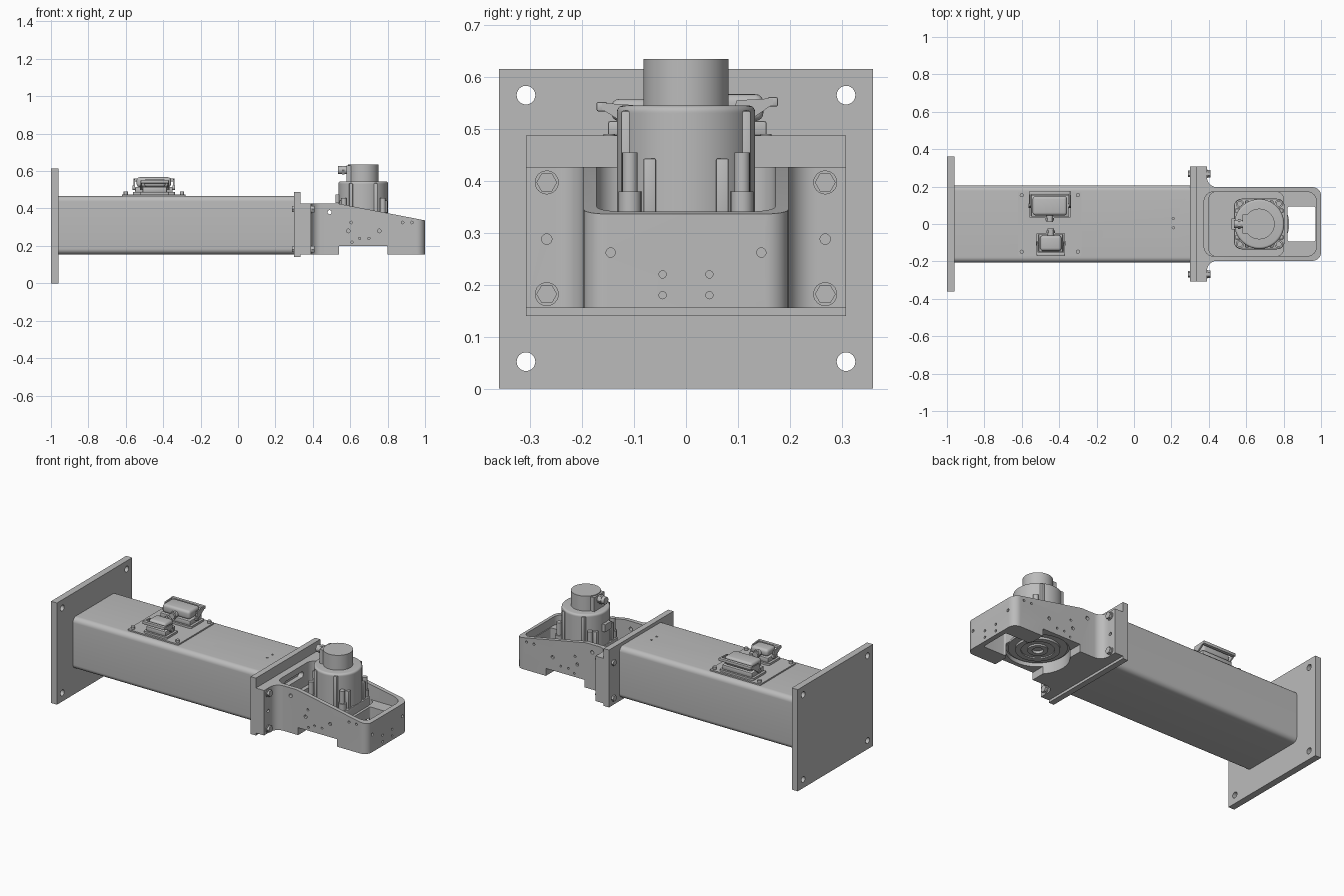
import bpy, bmesh
from math import pi, sin, cos, radians
from mathutils import Matrix, Vector

if "Cube" in bpy.data.objects:
    bpy.data.objects.remove(bpy.data.objects["Cube"], do_unlink=True)

GREY = bpy.data.materials.new("machine_grey")
GREY.use_nodes = True
GREY.diffuse_color = (0.5, 0.5, 0.5, 1)
GREY.node_tree.nodes["Principled BSDF"].inputs["Base Color"].default_value = (0.5, 0.5, 0.5, 1)


def add(name, bm):
    bmesh.ops.recalc_face_normals(bm, faces=bm.faces)
    me = bpy.data.meshes.new(name)
    bm.to_mesh(me)
    bm.free()
    me.materials.append(GREY)
    ob = bpy.data.objects.new(name, me)
    bpy.context.collection.objects.link(ob)
    return smooth(ob)


def smooth(ob):
    for p in ob.data.polygons:
        p.use_smooth = True
    ob.data.set_sharp_from_angle(angle=radians(32))
    return ob


def prism(name, pts, axis, a, b):
    """Extrude a 2D outline along an axis from a to b."""
    place = {"x": lambda u, v, t: (t, u, v),
             "y": lambda u, v, t: (u, t, v),
             "z": lambda u, v, t: (u, v, t)}[axis]
    bm = bmesh.new()
    lo = [bm.verts.new(place(u, v, a)) for u, v in pts]
    hi = [bm.verts.new(place(u, v, b)) for u, v in pts]
    bm.faces.new(lo)
    bm.faces.new(hi)
    for i in range(len(pts)):
        j = (i + 1) % len(pts)
        bm.faces.new((lo[i], lo[j], hi[j], hi[i]))
    return add(name, bm)


def arc(cx, cy, r, a0, a1, n=8):
    return [(cx + r * cos(radians(a0 + (a1 - a0) * i / n)),
             cy + r * sin(radians(a0 + (a1 - a0) * i / n))) for i in range(n + 1)]


def circle(cx, cy, r, n=24):
    return arc(cx, cy, r, 0, 360 - 360 / n, n - 1)


def rect(u0, u1, v0, v1, r=0):
    if not r:
        return [(u0, v0), (u1, v0), (u1, v1), (u0, v1)]
    return (arc(u1 - r, v1 - r, r, 0, 90) + arc(u0 + r, v1 - r, r, 90, 180)
            + arc(u0 + r, v0 + r, r, 180, 270) + arc(u1 - r, v0 + r, r, 270, 360))


def lathe(name, profile, x, y, n=48):
    """Revolve (radius, z) points around a vertical axis."""
    bm = bmesh.new()
    vs = [bm.verts.new((x + r, y, z)) for r, z in profile]
    es = [bm.edges.new(e) for e in zip(vs, vs[1:])]
    bmesh.ops.spin(bm, geom=vs + es, cent=(x, y, 0), axis=(0, 0, 1), angle=2 * pi, steps=n)
    bmesh.ops.remove_doubles(bm, verts=bm.verts, dist=1e-5)
    return add(name, bm)


def bake(ob):
    """Apply the modifiers of an object."""
    dg = bpy.context.evaluated_depsgraph_get()
    me = bpy.data.meshes.new_from_object(ob.evaluated_get(dg))
    ob.modifiers.clear()
    ob.data = me
    return smooth(ob)


def cut(ob, cutters):
    for c in cutters:
        m = ob.modifiers.new("cut", "BOOLEAN")
        m.operation, m.solver, m.object = "DIFFERENCE", "EXACT", c
    bake(ob)
    for c in cutters:
        bpy.data.objects.remove(c, do_unlink=True)
    return ob


def bevel(ob, width, segments=3):
    m = ob.modifiers.new("bevel", "BEVEL")
    m.width, m.segments, m.limit_method = width, segments, "ANGLE"
    return bake(ob)


SIDES = (-1, 1)

# Wall plate with four corner holes
plate = prism("wall_plate", rect(-.36, .36, 0, .615), "x", -1, -.96)
cut(plate, [prism("hole", circle(s * .308, z, .018), "x", -1.1, -.9)
            for s in SIDES for z in (.052, .565)])

# Square beam and its end flange
beam = prism("beam", rect(-.207, .207, .155, .467, .03), "x", -.96, .3)
cut(beam, [prism("hole", circle(.21, y, .006, 12), "z", .45, .5) for y in (-.02, .03)])
prism("beam_flange", rect(-.308, .308, .14, .487), "x", .3, .335)

# Bracket: flange and arm outline seen from above, swept upward
half = [(.335, .308), (.39, .308), (.39, .25)] + arc(.443, .25, .053, 180, 270)[1:] + \
    arc(.955, .152, .045, 90, 0)
outline = half + [(x, -y) for x, y in reversed(half)]
bracket = prism("bracket", outline, "z", .155, .427)
cutters = [
    prism("slope", [(.53, .427), (1.1, .317), (1.1, .6), (.53, .6)], "y", -.5, .5),
    prism("notch", rect(.54, .8, .1, .2), "y", -.5, .5),
    prism("pocket", rect(.375, .975, -.172, .172, .05), "z", .29, .6),
    prism("motor_well", rect(.40, .80, -.172, .172, .04), "z", .255, .5),
    prism("window", rect(.82, .97, -.093, .093, .01), "z", .1, .5),
    prism("under_bore", circle(.67, 0, .172, 48), "z", .1, .225),
    prism("wall_slot", rect(-.09, .09, .355, .39, .017), "x", .345, .4),
]
for s in SIDES:
    # Flange corners, dowel holes, end holes and side holes
    cutters.append(prism("dowel", circle(s * .268, .288, .01, 16), "x", .37, .41))
    for y, z, r in ((.145, .262, .009), (.045, .22, .007), (.045, .18, .007)):
        cutters.append(prism("hole", circle(s * y, z, r, 16), "x", .985, 1.05))
    cutters.append(prism("hole", circle(.49, .38, .011, 16), "y", s * .15, s * .25))
    for x, z, r in ((.605, .325, .007), (.59, .28, .01), (.755, .28, .01), (.61, .22, .006),
                    (.65, .24, .006), (.7, .24, .006), (.88, .325, .007), (.93, .325, .007)):
        cutters.append(prism("hole", circle(x, z, r, 12), "y", s * .185, s * .25))
cut(bracket, cutters)

# Hex bolts that clamp the flanges
for s in SIDES:
    for z in (.182, .397):
        prism("flange_washer", circle(s * .268, z, .023), "x", .39, .394)
        prism("flange_bolt", circle(s * .268, z, .02, 6), "x", .394, .408)
        prism("flange_nut", circle(s * .268, z, .018, 6), "x", .288, .3)

# Output hub under the arm
MX = .67
lathe("output_hub", [(0, .215), (.03, .215), (.03, .2), (.055, .2), (.055, .21), (.09, .21),
                     (.09, .203), (.12, .203), (.12, .216), (.16, .216), (.16, .23), (0, .23)],
      MX, 0)

# Motor: mount, body with rounded shoulder, encoder cap
bevel(prism("motor_mount", rect(MX - .135, MX + .135, -.135, .135, .04), "z", .25, .34), .004, 2)
lathe("motor_body", [(0, .3), (.133, .3), (.133, .53)]
      + arc(.121, .533, .012, 0, 90, 5) + [(0, .545)], MX, 0, 64)
lathe("encoder_cap", [(0, .54), (.082, .54), (.082, .635), (0, .635)], MX, 0)
prism("cap_socket", rect(MX - .09, MX - .04, -.05, .05), "z", .545, .63)
lug = prism("cap_plug", circle(0, .605, .022), "x", .535, .585)
prism("cap_plug_nut", circle(0, .605, .026, 6), "x", .555, .57)
prism("side_plug", rect(-.03, .03, .43, .475), "x", .52, .56)

# Motor corner posts, bolts and ribs
for sx in SIDES:
    for sy in SIDES:
        x, y = MX + sx * .104, sy * .108
        prism("motor_post", circle(x, y, .022, 20), "z", .3, .38)
        prism("motor_bolt", circle(x, y, .015, 16), "z", .38, .455)
        bevel(prism("motor_rib", rect(MX + sx * .1, MX + sx * .128, sy * .07 - .012,
                                      sy * .07 + .012), "z", .3, .443), .003, 2)
        bevel(prism("shoulder_rib", rect(MX + sx * .066 - .01, MX + sx * .066 + .01,
                                         sy * .1, sy * .125), "z", .3, .535), .004, 2)

# Connector panel on the beam with corner screws
panel = prism("connector_panel", rect(-.62, -.28, -.17, .175, .008), "z", .467, .475)
for x in (-.6, -.3):
    for y in (-.148, .154):
        prism("panel_screw", circle(x, y, .011, 12), "z", .475, .49)


def connector(x0, x1, y0, y1, top, out):
    """Plug hood on a socket base; the cable gland points inward, the lever outward."""
    mid, cx = (y0 + y1) / 2, (x0 + x1) / 2
    prism("socket_base", rect(x0 - .012, x1 + .012, y0 - .008, y1 + .008, .01), "z", .475, .487)
    bevel(prism("socket_body", rect(x0, x1, y0, y1), "z", .487, .515), .004, 2)
    bevel(prism("plug_hood", rect(x0 + .008, x1 - .008, y0 + .006, y1 - .006),
                "z", .515, top), .016, 4)
    edge = y1 if out > 0 else y0
    inner = y0 if out > 0 else y1
    for x, end in ((x0, -1), (x1, 1)):
        prism("latch_pivot", circle(mid, .51, .012, 16), "x", x, x + end * .014)
        arm = [(mid - out * .012, .515), (mid, .5), (edge + out * .012, top - .02),
               (edge + out * .012, top - .008), (mid, top - .012)]
        prism("latch_arm", arm, "x", x + end * .002, x + end * .01)
    bevel(prism("latch_handle", rect(*sorted((edge + out * .002, edge + out * .022)),
                                     top - .024, top - .006), "x", x0 - .01, x1 + .01), .003, 2)
    prism("cable_gland", circle(cx, .53, .018, 20), "y", inner + out * .02, inner - out * .03)
    prism("gland_nut", circle(cx, .53, .023, 6), "y", inner - out * .008, inner - out * .02)


connector(-.55, -.35, .04, .155, .567, 1)
connector(-.51, -.38, -.15, -.055, .558, -1)
